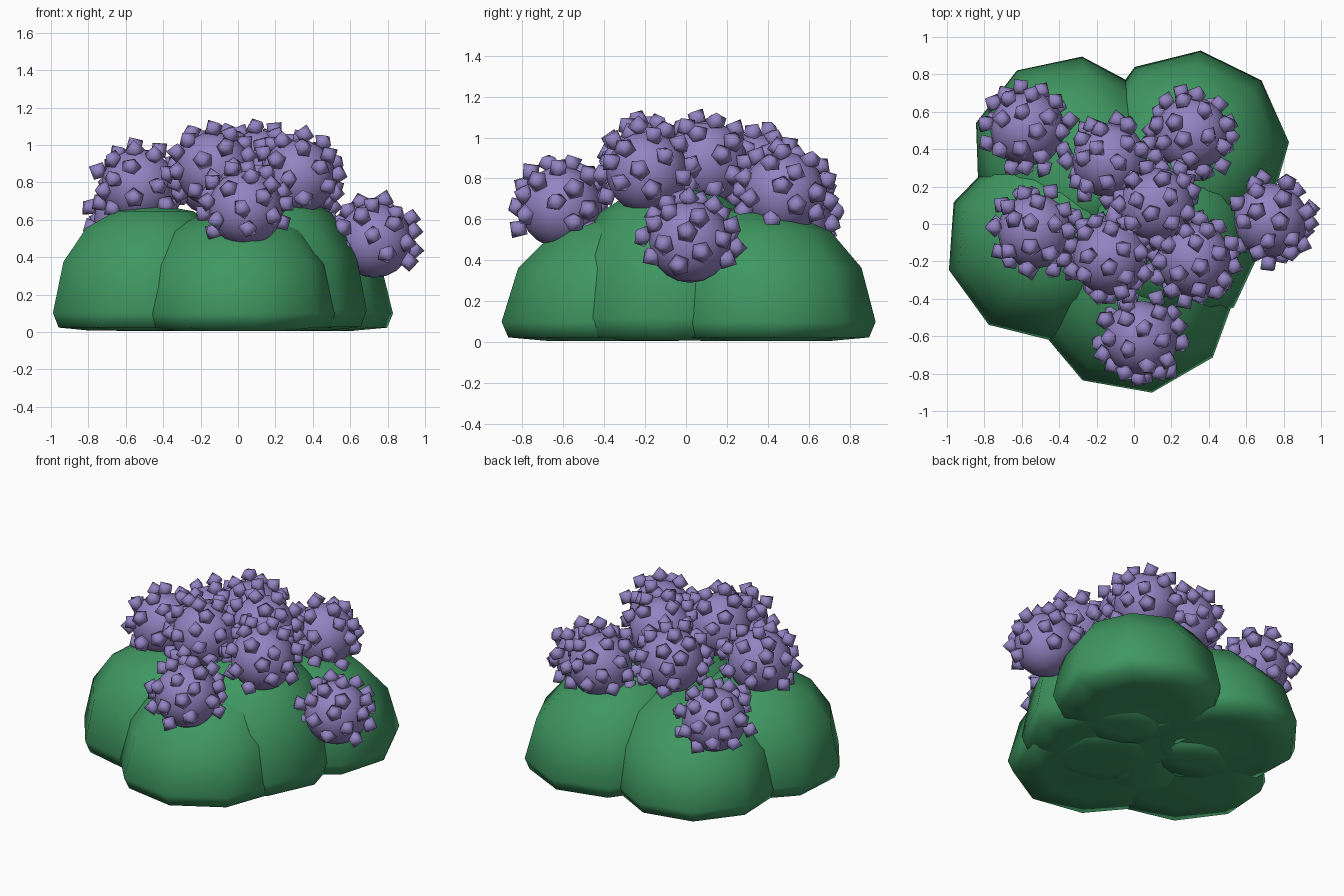
import bpy, bmesh, math, random
from mathutils import Vector, Matrix

random.seed(4)
cube = bpy.data.objects.get("Cube")
if cube:
    bpy.data.objects.remove(cube)


def material(name, color):
    m = bpy.data.materials.new(name)
    m.use_nodes = True
    m.diffuse_color = color
    bsdf = next(n for n in m.node_tree.nodes if n.type == 'BSDF_PRINCIPLED')
    bsdf.inputs["Base Color"].default_value = color
    bsdf.inputs["Roughness"].default_value = 0.8
    return m


leaf_green = material("leaf green", (0.05, 0.31, 0.12, 1))
blossom_purple = material("blossom purple", (0.29, 0.23, 0.54, 1))


def add_object(name, bm, mat):
    bmesh.ops.recalc_face_normals(bm, faces=bm.faces)
    for f in bm.faces:
        f.smooth = True
    mesh = bpy.data.meshes.new(name)
    bm.to_mesh(mesh)
    bm.free()
    mesh.materials.append(mat)
    ob = bpy.data.objects.new(name, mesh)
    bpy.context.collection.objects.link(ob)


# Dome profile: (ring scale, share of the height)
PROFILE = [(0.6, 0.01), (0.94, 0.035), (1.0, 0.15), (0.9, 0.55),
           (0.68, 0.82), (0.4, 0.95)]


def lobe(name, x, y, radius, first_angle, height, lean, sides=9):
    """Nine-sided foliage dome whose top leans to the bush's middle."""
    bm = bmesh.new()
    rings = []
    for scale, level in PROFILE:
        shift = 1 - lean * (1 - scale) if level > 0.1 else 1
        ring = []
        for i in range(sides):
            a = math.radians(first_angle) + math.tau * i / sides
            ring.append(bm.verts.new((x * shift + radius * scale * math.cos(a),
                                      y * shift + radius * scale * math.sin(a),
                                      level * height)))
        rings.append(ring)
    for low, high in zip(rings, rings[1:]):
        for i in range(sides):
            j = (i + 1) % sides
            bm.faces.new((low[i], low[j], high[j], high[i]))
    # Fan caps: a shallow hollow below and a blunt tip on top
    caps = ((rings[0], (x * 0.5, y * 0.5, 0.03)),
            (rings[-1], (x * (1 - lean), y * (1 - lean), height)))
    for ring, tip in caps:
        v = bm.verts.new(tip)
        for i in range(sides):
            bm.faces.new((ring[i], ring[(i + 1) % sides], v))
    add_object(name, bm, leaf_green)


lobe("front_foliage", 0.0, -0.36, 0.55, -80, 0.66, 0.75)
lobe("right_foliage", -0.48, -0.1, 0.53, 196, 0.68, 0.1)
lobe("back_right_foliage", -0.35, 0.38, 0.52, 82, 0.64, 0.6)
lobe("back_left_foliage", 0.3, 0.4, 0.53, 84, 0.66, 0.4)
lobe("middle_foliage", 0.16, -0.07, 0.53, -45, 0.77, 0.3)


def floret(bm, center, out):
    """Small five-sided bud, pointed at both ends."""
    turn = out.to_track_quat('Z', 'Y').to_matrix().to_4x4()
    spin = Matrix.Rotation(random.uniform(0, math.tau), 4, 'Z')
    tilt = Matrix.Rotation(random.uniform(-0.9, 0.9), 4, 'X')
    bmesh.ops.create_uvsphere(bm, u_segments=5, v_segments=2, radius=0.056,
                              matrix=Matrix.Translation(center) @ turn @ spin @ tilt)


def blossom(name, center, radius=0.2, count=28):
    bm = bmesh.new()
    center = Vector(center)
    bmesh.ops.create_uvsphere(bm, u_segments=16, v_segments=10, radius=radius,
                              matrix=Matrix.Translation(center))
    # Buds spread on a spiral, leaving the underside bare
    start = random.uniform(0, math.tau)
    for i in range(count):
        z = 1 - 1.6 * (i + 0.5) / count
        a = start + i * math.pi * (3 - math.sqrt(5)) + random.uniform(-0.2, 0.2)
        r = math.sqrt(1 - z * z)
        out = Vector((r * math.cos(a), r * math.sin(a), z))
        floret(bm, center + out * (radius + random.uniform(0.01, 0.035)), out)
    add_object(name, bm, blossom_purple)


BLOSSOMS = {
    "front_blossom": (0.04, -0.61, 0.66),
    "left_blossom": (0.73, 0.02, 0.49),
    "right_blossom": (-0.53, -0.04, 0.78),
    "back_right_blossom": (-0.57, 0.51, 0.6),
    "back_left_blossom": (0.31, 0.48, 0.73),
    "top_back_blossom": (-0.13, 0.34, 0.82),
    "top_middle_blossom": (0.12, 0.1, 0.88),
    "top_front_blossom": (-0.13, -0.18, 0.87),
    "top_left_blossom": (0.32, -0.19, 0.83),
}
for name, center in BLOSSOMS.items():
    blossom(name, center)
